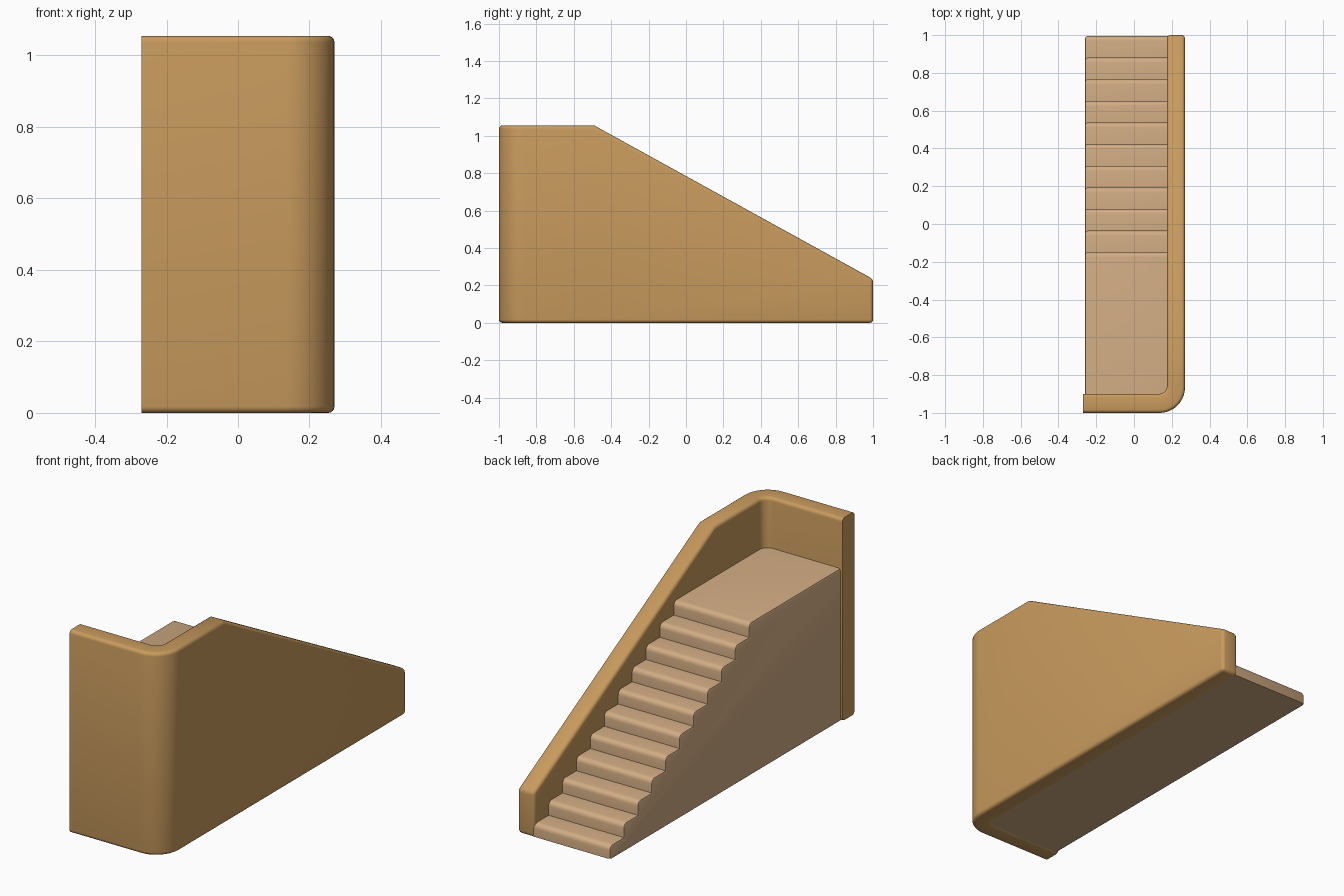
import bpy, bmesh, math

if "Cube" in bpy.data.objects:
    bpy.data.objects.remove(bpy.data.objects["Cube"])

def material(name, rgb):
    m = bpy.data.materials.new(name)
    m.diffuse_color = (*rgb, 1)
    m.use_nodes = True
    m.node_tree.nodes["Principled BSDF"].inputs["Base Color"].default_value = m.diffuse_color
    return m

def finish(bm, name, mat):
    bmesh.ops.recalc_face_normals(bm, faces=bm.faces)
    me = bpy.data.meshes.new(name)
    bm.to_mesh(me)
    bm.free()
    ob = bpy.data.objects.new(name, me)
    bpy.context.collection.objects.link(ob)
    me.materials.append(mat)
    bpy.ops.object.select_all(action='DESELECT')
    ob.select_set(True)
    bpy.context.view_layer.objects.active = ob
    bpy.ops.object.shade_smooth_by_angle(angle=math.radians(35))
    return ob

wall_mat = material("warm wood", (0.58, 0.325, 0.11))
stair_mat = material("pale wood", (0.63, 0.405, 0.225))

# Side wall: L-shaped plan swept as a strip, top follows a slope
X0, X1, IN_X, IN_Y, CREASE = -0.27, 0.27, 0.175, -0.90, -0.49

def plan(x, y, r, n=10):
    pts = [(X0, y)]
    for i in range(n + 1):
        a = -math.pi / 2 + math.pi / 2 * i / n
        pts.append((x - r + r * math.cos(a), y + r + r * math.sin(a)))
    return pts + [(x, CREASE), (x, 1.0)]

def top_z(y):
    return 1.055 if y <= CREASE else 1.055 - 0.551 * (y - CREASE)

bm = bmesh.new()
rings = []
for (ox, oy), (ix, iy) in zip(plan(X1, -1.0, 0.135), plan(IN_X, IN_Y, 0.045)):
    rings.append([bm.verts.new(c) for c in (
        (ox, oy, 0), (ox, oy, top_z(oy)), (ix, iy, top_z(iy)), (ix, iy, 0))])
for a, b in zip(rings, rings[1:]):
    for i in range(4):
        j = (i + 1) % 4
        bm.faces.new((a[i], b[i], b[j], a[j]))
bm.faces.new(rings[0])
bm.faces.new(rings[-1])
bmesh.ops.recalc_face_normals(bm, faces=bm.faces)
edges = [e for e in bm.edges if e.calc_face_angle(0) > math.radians(40)
         and not all(abs(v.co.x - X0) < 1e-5 for v in e.verts)]
bmesh.ops.bevel(bm, geom=edges, offset=0.018, segments=4, profile=0.5,
                affect='EDGES', clamp_overlap=True)
finish(bm, "side_wall", wall_mat)

# Stairs: stepped profile with rounded nosings, extruded across the width
STEPS, RUN, RISE, R = 11, 0.1145, 0.793 / 11, 0.025
profile = [(-0.95, 0.003), (0.995, 0.003)]
for s in range(STEPS):
    y, z = 0.995 - s * RUN, (s + 1) * RISE
    if s:
        profile.append((y, s * RISE))
    for k in range(5):
        a = math.pi / 2 * k / 4
        profile.append((y - R + R * math.cos(a), z - R + R * math.sin(a)))
profile.append((-0.95, STEPS * RISE))

bm = bmesh.new()
left = [bm.verts.new((-0.26, y, z)) for y, z in profile]
right = [bm.verts.new((0.20, y, z)) for y, z in profile]
# keep the hidden end inside the wall
for v in right:
    v.co.x = 0.185
n = len(profile)
side = bm.faces.new(left)
bm.faces.new(right)
for i in range(n):
    j = (i + 1) % n
    bm.faces.new((left[i], left[j], right[j], right[i]))
bmesh.ops.recalc_face_normals(bm, faces=bm.faces)
# soften the open edge of the treads
rim = [e for e in side.edges if max(v.co.z for v in e.verts) > 0.01
       and min(v.co.y for v in e.verts) > -0.949 or
       abs(e.verts[0].co.z - e.verts[1].co.z) < 1e-5 and e.verts[0].co.z > 0.7]
bmesh.ops.bevel(bm, geom=rim, offset=0.014, segments=2, profile=0.5,
                affect='EDGES', clamp_overlap=True)
finish(bm, "stairs", stair_mat)
